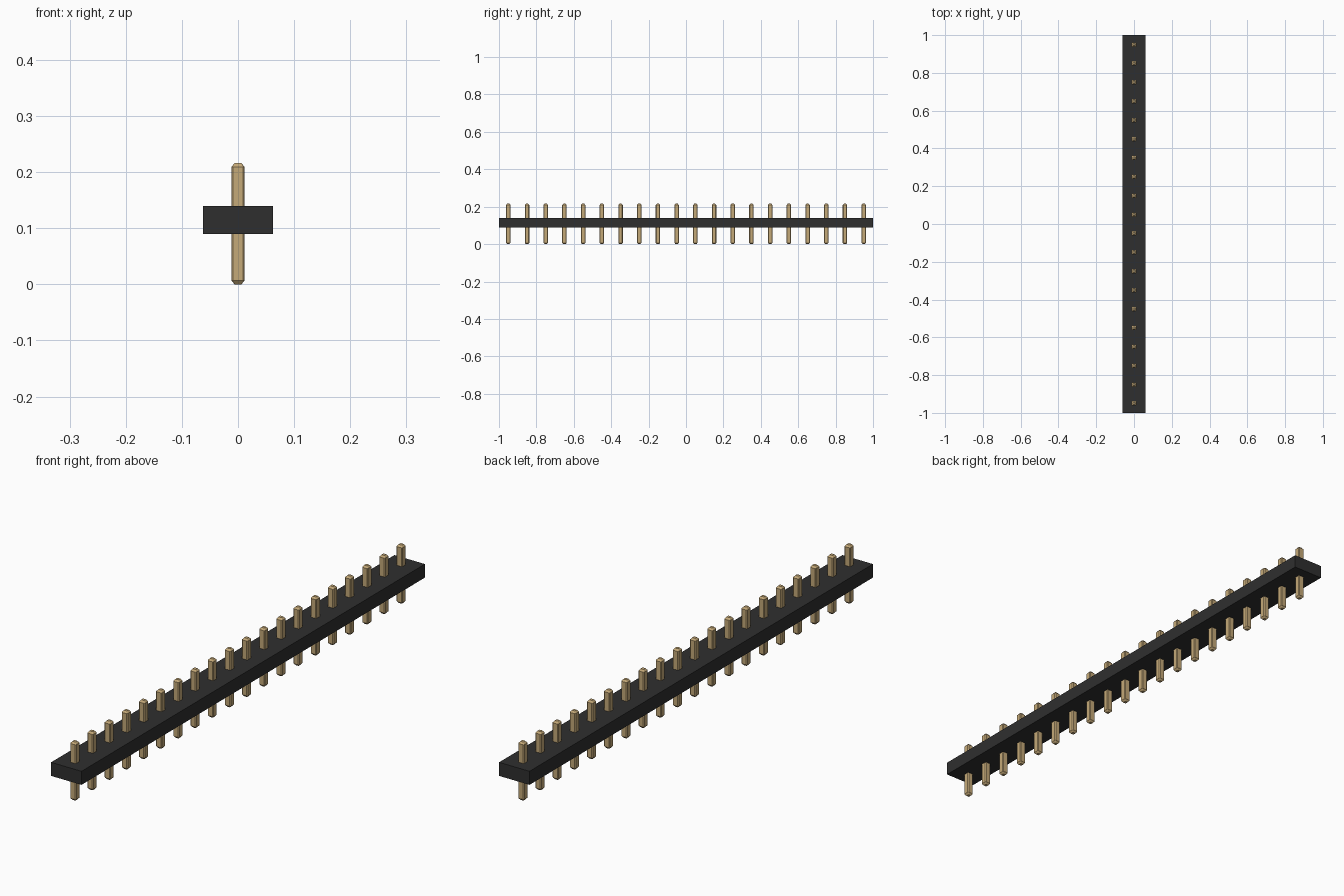
import bpy, bmesh

cube = bpy.data.objects.get("Cube")
if cube:
    bpy.data.objects.remove(cube, do_unlink=True)


def make_material(name, color):
    mat = bpy.data.materials.new(name)
    mat.use_nodes = True
    mat.diffuse_color = color
    mat.node_tree.nodes["Principled BSDF"].inputs["Base Color"].default_value = color
    return mat


def add_object(name, bm, mat, location=(0, 0, 0)):
    mesh = bpy.data.meshes.new(name)
    bmesh.ops.recalc_face_normals(bm, faces=bm.faces)
    bm.to_mesh(mesh)
    bm.free()
    mesh.materials.append(mat)
    obj = bpy.data.objects.new(name, mesh)
    obj.location = location
    bpy.context.collection.objects.link(obj)
    return obj


black = make_material("black plastic", (0.028, 0.028, 0.028, 1))
gold = make_material("gold metal", (0.56, 0.40, 0.19, 1))

# Long plastic strip
bm = bmesh.new()
bmesh.ops.create_cube(bm, size=1)
bmesh.ops.scale(bm, vec=(0.124, 2.0, 0.05), verts=bm.verts)
add_object("plastic_strip", bm, black, (0, 0, 0.115))

# Square pin with softened corners and tapered tips, lofted from rings
HALF, CORNER, HEIGHT, TIP = 0.012, 0.003, 0.216, 0.007


def ring(bm, z, scale):
    a, b = HALF * scale, (HALF - CORNER) * scale
    outline = [(a, -b), (a, b), (b, a), (-b, a), (-a, b), (-a, -b), (-b, -a), (b, -a)]
    return [bm.verts.new((x, y, z)) for x, y in outline]


bm = bmesh.new()
rings = [ring(bm, z, s) for z, s in
         ((0, 0.5), (TIP, 1), (HEIGHT - TIP, 1), (HEIGHT, 0.5))]
for low, high in zip(rings, rings[1:]):
    for i in range(8):
        j = (i + 1) % 8
        bm.faces.new((low[i], low[j], high[j], high[i]))
bm.faces.new(rings[0][::-1])
bm.faces.new(rings[-1])

# Row of identical pins sharing one mesh
PINS, PITCH = 20, 0.1
first = add_object("pin_1", bm, gold, (0, -PITCH * (PINS - 1) / 2, 0))
for n in range(1, PINS):
    pin = first.copy()
    pin.name = f"pin_{n + 1}"
    pin.location.y += PITCH * n
    bpy.context.collection.objects.link(pin)
